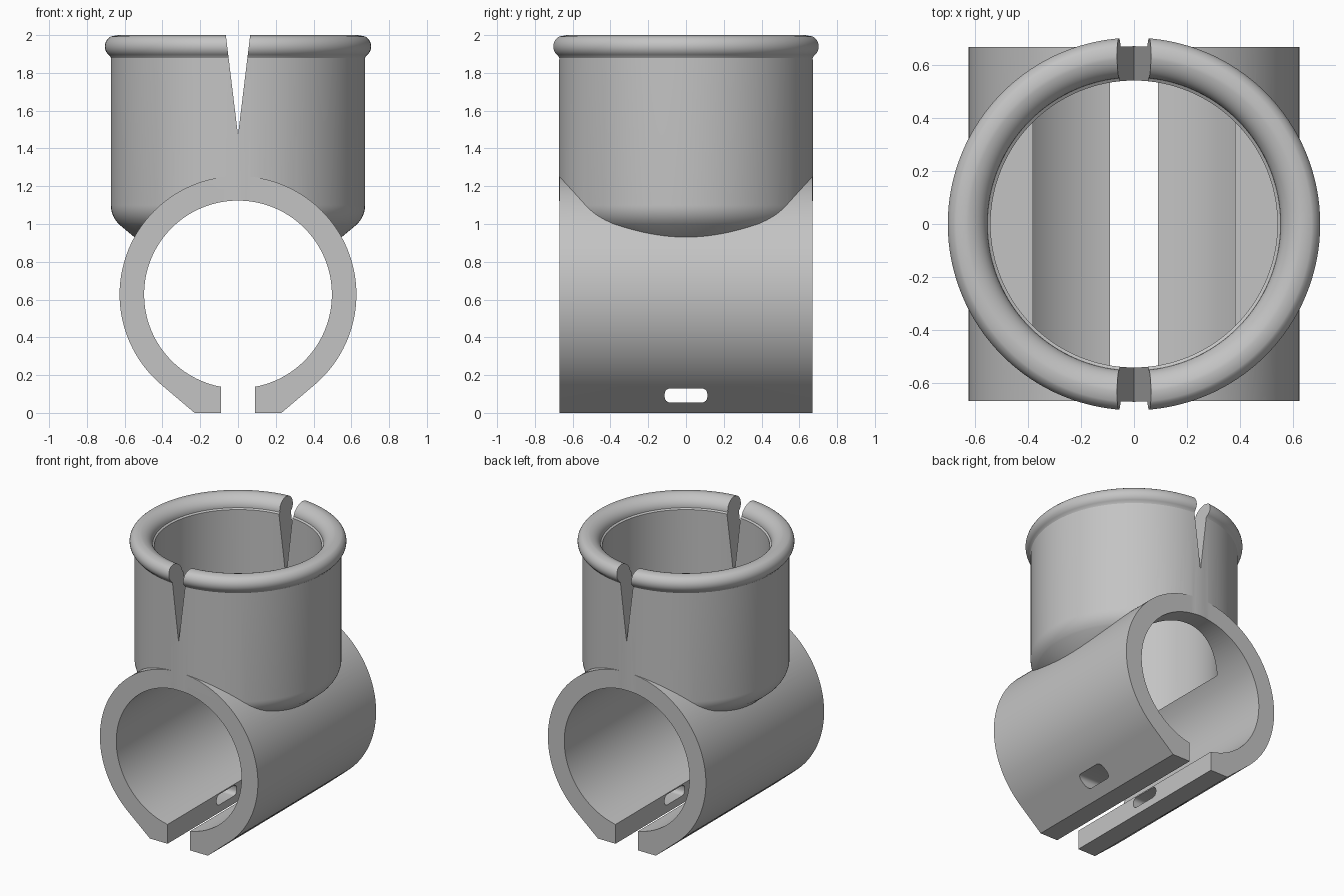
import bpy, bmesh
from math import sin, cos, pi, radians, acos, atan2, hypot

cube = bpy.data.objects.get("Cube")
if cube:
    bpy.data.objects.remove(cube, do_unlink=True)

grey = bpy.data.materials.new("plain grey")
grey.use_nodes = True
colour = (0.55, 0.55, 0.55, 1)
grey.diffuse_color = colour
grey.node_tree.nodes["Principled BSDF"].inputs["Base Color"].default_value = colour


def finish(name, bm):
    bmesh.ops.recalc_face_normals(bm, faces=bm.faces)
    mesh = bpy.data.meshes.new(name)
    bm.to_mesh(mesh)
    bm.free()
    mesh.materials.append(grey)
    ob = bpy.data.objects.new(name, mesh)
    bpy.context.collection.objects.link(ob)
    return ob


def prism(name, outline, half, axis="y"):
    """Extrude an outline symmetrically along y (x, z points) or x (y, z points)."""
    bm = bmesh.new()
    place = (lambda a, b, d: (a, d, b)) if axis == "y" else (lambda a, b, d: (d, a, b))
    ends = [[bm.verts.new(place(a, b, d)) for a, b in outline] for d in (-half, half)]
    for ring in ends:
        bm.faces.new(ring)
    n = len(outline)
    for i in range(n):
        j = (i + 1) % n
        bm.faces.new((ends[0][i], ends[0][j], ends[1][j], ends[1][i]))
    return finish(name, bm)


def lathe(name, profile, steps=128):
    """Spin (radius, z) points, closed with flat discs at both ends."""
    bm = bmesh.new()
    rings = [[bm.verts.new((r * cos(2 * pi * k / steps), r * sin(2 * pi * k / steps), z))
              for k in range(steps)] for r, z in profile]
    for low, high in zip(rings, rings[1:]):
        for k in range(steps):
            m = (k + 1) % steps
            bm.faces.new((low[k], low[m], high[m], high[k]))
    bm.faces.new(rings[0])
    bm.faces.new(rings[-1])
    return finish(name, bm)


def arc(cx, cz, rx, rz, start, end, n):
    angles = [radians(start + (end - start) * i / n) for i in range(n + 1)]
    return [(cx + rx * cos(a), cz + rz * sin(a)) for a in angles]


def combine(target, other, operation):
    mod = target.modifiers.new(operation, "BOOLEAN")
    mod.operation, mod.solver, mod.object = operation, "EXACT", other
    bpy.context.view_layer.objects.active = target
    bpy.ops.object.modifier_apply(modifier=mod.name)
    bpy.data.objects.remove(other, do_unlink=True)


# Clamp body: a round tube whose sides run tangent into two flat jaws
centre, outer, bore, foot, length = 0.627, 0.627, 0.497, 0.23, 0.67
lean = atan2(foot, centre) + acos(outer / hypot(foot, centre))
start = lean * 180 / pi - 90
body = prism("pipe_clamp_with_cup",
             arc(0, centre, outer, outer, start, 180 - start, 112) + [(-foot, 0), (foot, 0)], length)

# Cup: tapered base, rounded shoulder, straight wall, beaded rim
wall = 0.673
cup = lathe("cup", [(0.47, 0.865), (0.632, 1.0)]
            + arc(wall - 0.14, 1.1, 0.14, 0.14, -40, 0, 8)
            + [(wall, 1.88)]
            + arc(0.645, 1.94, 0.06, 0.06, -55, 62, 12)
            + arc(0.65, 1.92, 0.095, 0.08, 90, 180, 12)[1:]
            + [(0.54, 1.91)])
combine(body, cup, "UNION")

# Hollow cup interior, pipe bore and gap between the jaws
combine(body, lathe("cup_hollow", [(0.543, 0.945), (0.543, 2.2)]), "DIFFERENCE")
combine(body, prism("bore", arc(0, centre, bore, bore, 1, 358, 119), 1), "DIFFERENCE")
combine(body, prism("jaw_gap", [(-0.09, -0.2), (0.09, -0.2), (0.09, 0.4), (-0.09, 0.4)], 1), "DIFFERENCE")

# V notches through the front and back of the cup
combine(body, prism("notch", [(0, 1.47), (0.079, 2.12), (-0.079, 2.12)], 1), "DIFFERENCE")

# Rounded strap slot through both jaws
slot = []
for cy, cz, a in ((0.083, 0.1, 0), (-0.083, 0.1, 90), (-0.083, 0.085, 180), (0.083, 0.085, 270)):
    slot += arc(cy, cz, 0.03, 0.03, a, a + 90, 6)
combine(body, prism("strap_slot", slot, 1, "x"), "DIFFERENCE")

# Smooth the curves and keep the cut edges crisp
bpy.ops.object.select_all(action="DESELECT")
body.select_set(True)
bpy.context.view_layer.objects.active = body
bpy.ops.object.shade_smooth_by_angle(angle=radians(25))
